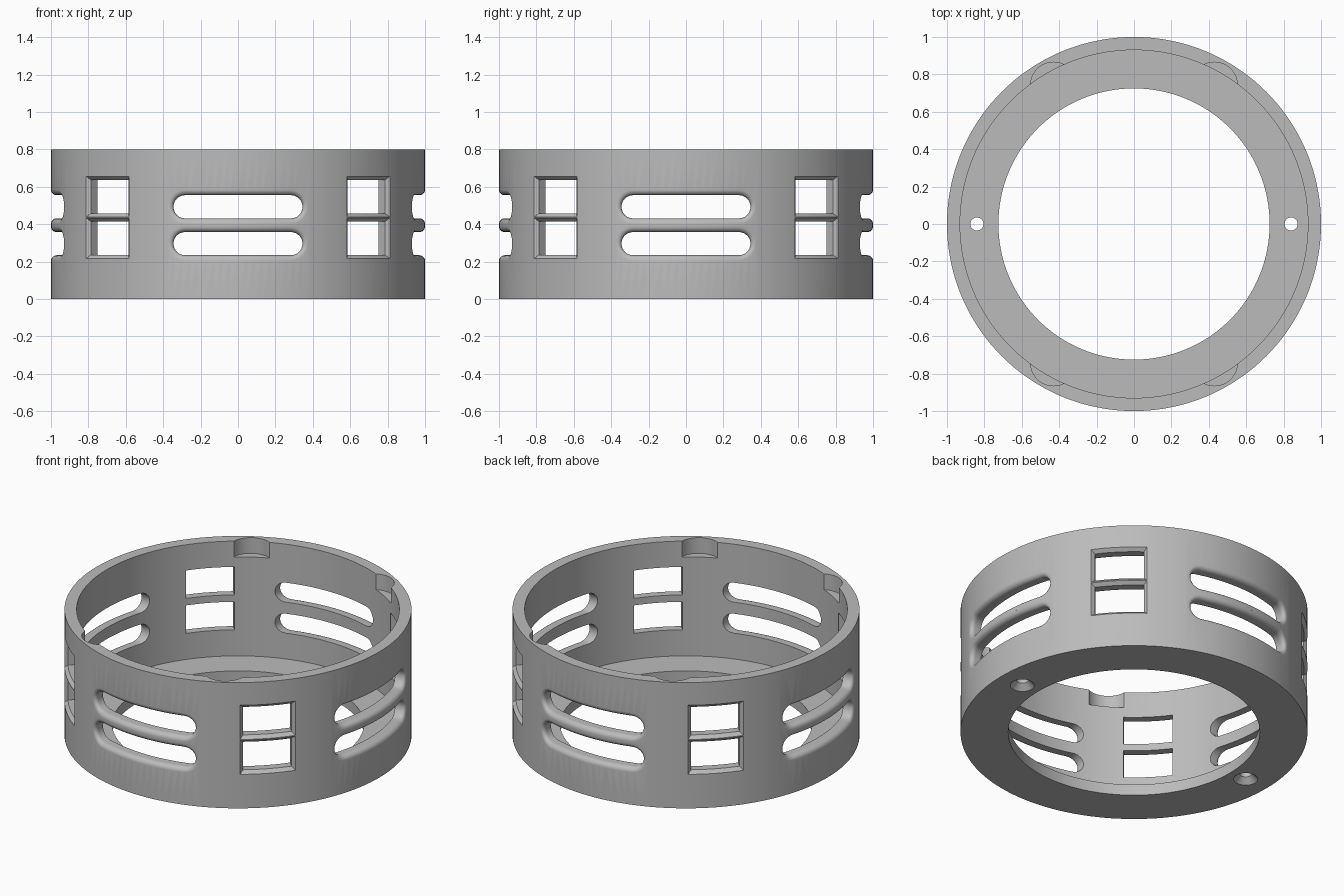
import bpy, bmesh
from math import sin, cos, pi, sqrt, radians
from mathutils import Matrix, Vector

cube = bpy.data.objects.get("Cube")
if cube:
    bpy.data.objects.remove(cube)

OUTER, INNER, HOLE = 1.0, 0.93, 0.725
HEIGHT, FLOOR = 0.8, 0.07

grey = bpy.data.materials.new("plain_grey")
grey.use_nodes = True
grey.diffuse_color = (0.5, 0.5, 0.5, 1)
grey.node_tree.nodes["Principled BSDF"].inputs["Base Color"].default_value = (0.5, 0.5, 0.5, 1)


def make_object(name, bm):
    bmesh.ops.recalc_face_normals(bm, faces=bm.faces)
    mesh = bpy.data.meshes.new(name)
    bm.to_mesh(mesh)
    bm.free()
    mesh.materials.append(grey)
    obj = bpy.data.objects.new(name, mesh)
    bpy.context.collection.objects.link(obj)
    return obj


def revolve(bm, profile, segments):
    """Spin a closed (radius, z) profile around the z axis."""
    verts = [bm.verts.new((r, 0, z)) for r, z in profile]
    edges = [bm.edges.new((verts[i - 1], verts[i])) for i in range(len(verts))]
    bmesh.ops.spin(bm, geom=verts + edges, cent=(0, 0, 0), axis=(0, 0, 1),
                   angle=2 * pi, steps=segments, use_merge=True)
    bmesh.ops.remove_doubles(bm, verts=bm.verts, dist=1e-5)


def loft(bm, rings):
    """Skin a stack of equal rings and cap both ends."""
    rings = [[bm.verts.new(p) for p in ring] for ring in rings]
    for low, high in zip(rings, rings[1:]):
        for i in range(len(low)):
            bm.faces.new((low[i - 1], low[i], high[i], high[i - 1]))
    bm.faces.new(rings[0])
    bm.faces.new(rings[-1])


def stadium(half_length, radius, zc):
    """Slot outline as a function of how far it is grown outwards."""
    def outline(grow):
        r, s, pts = radius + grow, half_length - radius, []
        for side in (1, -1):
            for i in range(13):
                a = -pi / 2 + pi * i / 12
                pts.append((side * (s + r * cos(a)), zc + side * r * sin(a)))
            for i in range(1, 16):
                pts.append((side * s * (1 - 2 * i / 16), zc + side * r))
        return pts
    return outline


def rectangle(half_width, half_height, zc):
    """Window outline, with its long sides divided to follow the wall."""
    def outline(grow):
        w, h, pts = half_width + grow, half_height + grow, []
        for side in (1, -1):
            pts += [(side * w * (1 - 2 * i / 8), zc + side * h) for i in range(9)]
        return pts
    return outline


def wall_cutter(bm, outline, layers, angle):
    """Cut outwards through the wall; layers are (radius, grow) pairs."""
    turn = Matrix.Rotation(angle, 3, 'Z')
    rings = [[(u, 0.7, z) for u, z in outline(layers[0][1])]]
    for r, grow in layers:
        rings.append([(u, sqrt(r * r - u * u), z) for u, z in outline(grow)])
    rings.append([(u, 1.15, z) for u, z in outline(layers[-1][1])])
    loft(bm, [[turn @ Vector(p) for p in ring] for ring in rings])


# Ring wall with an inward floor flange
bm = bmesh.new()
revolve(bm, [(HOLE, 0), (OUTER, 0), (OUTER, HEIGHT), (INNER, HEIGHT),
             (INNER, FLOOR), (HOLE, FLOOR)], 144)
ring = make_object("ring_housing", bm)

# Cutters for the slots, windows, rim notches and screw holes
cut = bmesh.new()
FILLET, CHAMFER = 0.03, 0.02
slot_layers = [(OUTER - FILLET + FILLET * sin(a), FILLET * (1 - cos(a)))
               for a in (radians(15 * i) for i in range(7))]
window_layers = [(OUTER - CHAMFER, 0), (OUTER + 0.001, CHAMFER + 0.001)]
for quarter in range(4):
    angle = quarter * pi / 2
    for zc in (0.296, 0.493):
        wall_cutter(cut, stadium(0.345, 0.062, zc), slot_layers, angle)
    for zc in (0.325, 0.547):
        wall_cutter(cut, rectangle(0.142, 0.089, zc), window_layers, angle + pi / 4)

for sx in (1, -1):
    # Rim notches
    for sy in (1, -1):
        loft(cut, [[(sx * 0.43 + 0.123 * cos(2 * pi * i / 48),
                     sy * 0.742 + 0.123 * sin(2 * pi * i / 48), z) for i in range(48)]
                   for z in (0.7, 0.9)])
    # Countersunk screw holes
    loft(cut, [[(sx * 0.84 + r * cos(2 * pi * i / 32), r * sin(2 * pi * i / 32), z)
                for i in range(32)]
               for r, z in ((0.075, -0.005), (0.07, 0), (0.035, 0.035), (0.035, 0.15))])

cutter = make_object("opening_cutter", cut)
cutter.hide_render = True
cutter.hide_set(True)

mod = ring.modifiers.new("openings", 'BOOLEAN')
mod.operation, mod.solver, mod.object = 'DIFFERENCE', 'EXACT', cutter
bpy.context.view_layer.objects.active = ring
ring.select_set(True)
bpy.ops.object.modifier_apply(modifier=mod.name)
bpy.data.objects.remove(cutter)
bpy.ops.object.shade_smooth_by_angle(angle=radians(25))
